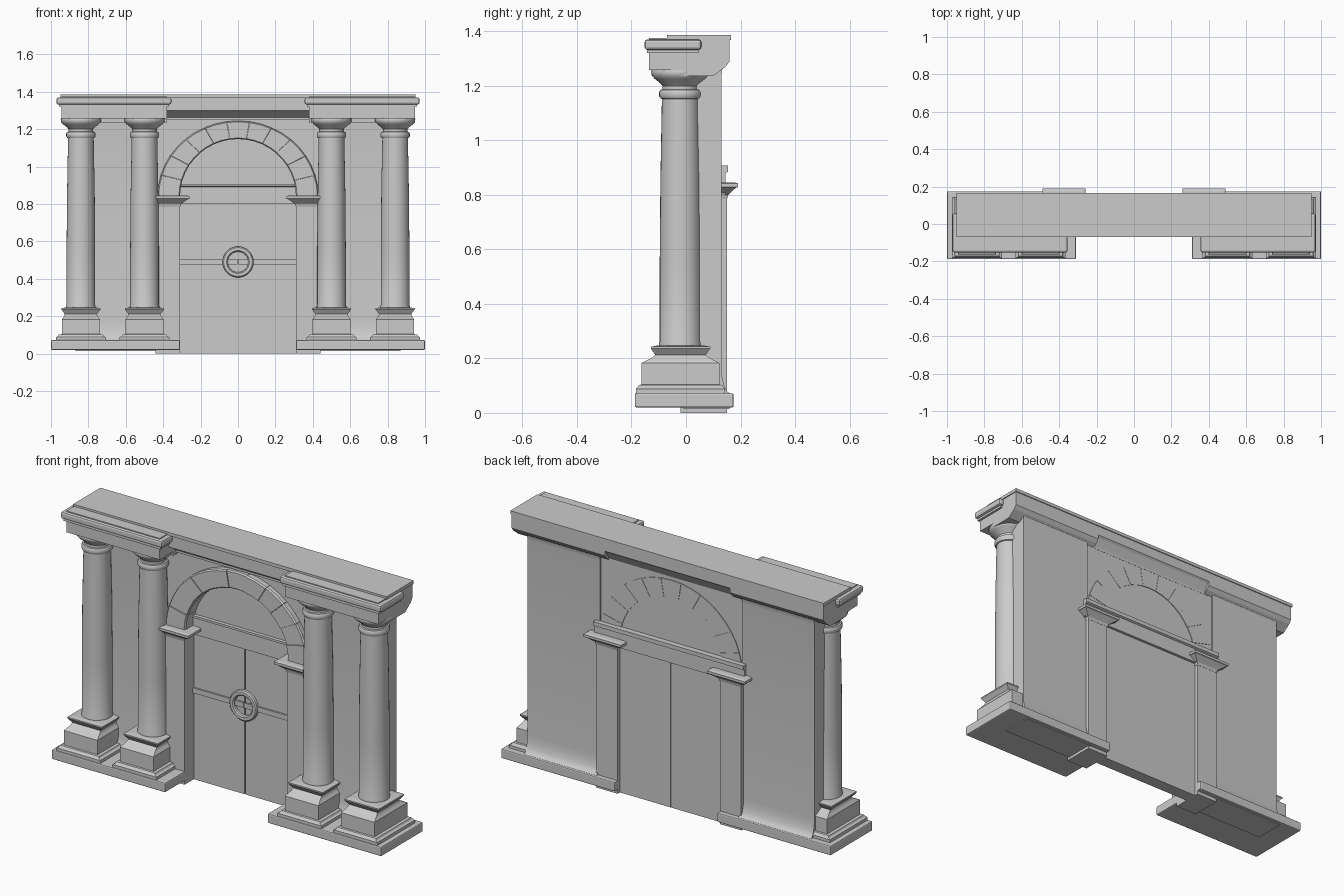
import bpy, bmesh
from math import pi, sin, cos

if "Cube" in bpy.data.objects:
    bpy.data.objects.remove(bpy.data.objects["Cube"])


def finish(name, bm, mirror=False, bevel=0, smooth=False):
    bmesh.ops.recalc_face_normals(bm, faces=bm.faces)
    me = bpy.data.meshes.new(name)
    bm.to_mesh(me)
    bm.free()
    ob = bpy.data.objects.new(name, me)
    bpy.context.collection.objects.link(ob)
    if smooth:
        bpy.ops.object.select_all(action='DESELECT')
        ob.select_set(True)
        bpy.context.view_layer.objects.active = ob
        bpy.ops.object.shade_smooth_by_angle(angle=0.6)
    if bevel:
        b = ob.modifiers.new("Bevel", 'BEVEL')
        b.width, b.segments = bevel, 2
    if mirror:
        m = ob.modifiers.new("Mirror", 'MIRROR')
        m.use_axis[0] = True
        m.use_mirror_merge = False
    return ob


def stack(bm, loops, closed=False):
    """Skin a list of point loops; cap the ends unless closed on itself."""
    vs = [[bm.verts.new(p) for p in lp] for lp in loops]
    n = len(vs[0])
    pairs = list(zip(vs, vs[1:])) + ([(vs[-1], vs[0])] if closed else [])
    for a, b in pairs:
        for i in range(n):
            j = (i + 1) % n
            bm.faces.new((a[i], a[j], b[j], b[i]))
    if not closed:
        bm.faces.new(vs[0])
        bm.faces.new(vs[-1])


def box(name, x0, x1, y0, y1, z0, z1, **kw):
    bm = bmesh.new()
    stack(bm, [[(x0, y0, z), (x1, y0, z), (x1, y1, z), (x0, y1, z)] for z in (z0, z1)])
    return finish(name, bm, **kw)


def tiers(name, cx, cy, rings, **kw):
    """Rectangular moulding from (half x, half y, z) steps."""
    bm = bmesh.new()
    stack(bm, [[(cx + sx * hx, cy + sy * hy, z) for sx, sy in ((-1, -1), (1, -1), (1, 1), (-1, 1))]
               for hx, hy, z in rings])
    return finish(name, bm, **kw)


def along_x(name, x0, x1, profile, **kw):
    bm = bmesh.new()
    stack(bm, [[(x, y, z) for y, z in profile] for x in (x0, x1)])
    return finish(name, bm, **kw)


def lathe(name, cx, cy, profile, n=32, **kw):
    bm = bmesh.new()
    stack(bm, [[(cx + r * cos(2 * pi * i / n), cy + r * sin(2 * pi * i / n), z) for i in range(n)]
               for r, z in profile])
    return finish(name, bm, smooth=True, **kw)


# Stepped base under each pair of columns
box("base_slab", .31, 1.0, -.188, .175, .02, .072, mirror=True, bevel=.006)

# Columns with square pedestals
CY = -.02
for label, cx in (("inner", .50), ("outer", .84)):
    tiers(label + "_pedestal", cx, CY, [
        (.133, .163, .07), (.133, .163, .088), (.122, .158, .094), (.118, .152, .102), (.102, .143, .104),
        (.102, .143, .183), (.09, .11, .20), (.086, .092, .212), (.105, .109, .236),
        (.105, .109, .243), (.08, .085, .247)], mirror=True)
    lathe(label + "_column", cx, CY, [
        (.079, .243), (.079, .255), (.0765, .262), (.0765, .55), (.074, .85), (.0685, 1.152),
        (.074, 1.154), (.0785, 1.162), (.0785, 1.176), (.074, 1.185), (.066, 1.187), (.066, 1.20),
        (.075, 1.21), (.095, 1.226), (.106, 1.238), (.108, 1.252), (.10, 1.27)], mirror=True)

# Side walls, flaring at foot and head
foot = [(.035 * (1 - sin(a * pi / 8)), .07 + .10 * (1 - cos(a * pi / 8))) for a in range(5)]
head = [(.03 * (1 - cos(a * pi / 8)), 1.235 + .055 * sin(a * pi / 8)) for a in range(5)]
F, B = .02, .13
profile = [(B + .03, .015)] + [(B + d, z) for d, z in foot] + [(B + d, z) for d, z in head]
profile += [(F - d, z) for d, z in reversed(head)] + [(F - d, z) for d, z in reversed(foot)]
profile += [(F - .03, .015)]
along_x("side_wall", .43, .87, profile, mirror=True, smooth=True)

# Wall around and behind the arch
AZ = .84
arc = [(.37 * cos(i * pi / 12), AZ + .36 * sin(i * pi / 12)) for i in range(7)]
outline = arc + [(0, 1.28), (.44, 1.28), (.44, AZ)]
bm = bmesh.new()
stack(bm, [[(x, y, z) for x, z in outline] for y in (F, .12)])
finish("spandrel", bm, mirror=True)
box("arch_infill", -.43, .43, .06, .124, .80, 1.27)

# Arch of wedge stones
N = 11
bm = bmesh.new()
for k in range(N):
    a0, a1 = k * pi / N, (k + 1) * pi / N - .004
    yf = -.012 if k % 2 else -.016

    def ring(y, inset):
        ri, ro, rz = .31 + inset, .43 - inset, .405 - inset
        mid = (a0 + a1) / 2
        return ([(ri * cos(a), y, AZ + (ri - .003) * sin(a)) for a in (a0, mid, a1)] +
                [(ro * cos(a), y, AZ + rz * sin(a)) for a in (a1, mid, a0)])
    stack(bm, [ring(yf, .006), ring(yf + .008, 0), ring(.128, 0)])
finish("arch_stones", bm)

# Door jambs, imposts and lintel
box("door_jamb", .31, .44, -.02, .15, 0, .81, mirror=True)
tiers("impost", .375, .065, [(.066, .086, .785), (.07, .09, .80), (.078, .095, .805), (.108, .118, .826),
                             (.115, .125, .828), (.115, .125, .842), (.10, .11, .846)], mirror=True)
along_x("lintel", -.455, .455, [(.05, .80), (.05, .89), (.04, .895), (.04, .907), (.155, .907),
                                (.155, .885), (.145, .88), (.145, .80)])

# Double door with cross band and ring
box("door_leaf", .0025, .315, .06, .13, 0, .81, mirror=True)
box("door_core", -.01, .01, .068, .128, 0, .81)
box("door_band", .0025, .31, .05, .07, .477, .505, mirror=True)
bm = bmesh.new()
stack(bm, [[(r * sin(2 * pi * i / 32), y, .49 + r * cos(2 * pi * i / 32)) for i in range(32)]
           for r, y in ((.083, .065), (.083, .046), (.077, .04), (.061, .04), (.055, .046), (.055, .065))],
      closed=True)
finish("door_ring", bm, smooth=True)

# Entablature: recessed centre, projecting wings, top slab
along_x("centre_beam", -.40, .40, [(0, 1.25), (0, 1.262), (-.045, 1.295), (-.06, 1.30), (-.06, 1.375), (.16, 1.375),
                                   (.16, 1.315), (.15, 1.305), (.125, 1.262), (.125, 1.25)])
along_x("wing_beam", .38, .945, [(-.135, 1.258), (-.135, 1.375), (.16, 1.375), (.16, 1.29), (.145, 1.27),
                                 (.10, 1.236), (-.02, 1.236), (-.02, 1.258)], mirror=True)
box("wing_cornice", .356, .971, -.152, .056, 1.332, 1.37, mirror=True, bevel=.01)
box("cornice_fillet", .37, .957, -.143, .045, 1.32, 1.34, mirror=True)
box("top_slab", -.95, .95, -.07, .165, 1.368, 1.386)
